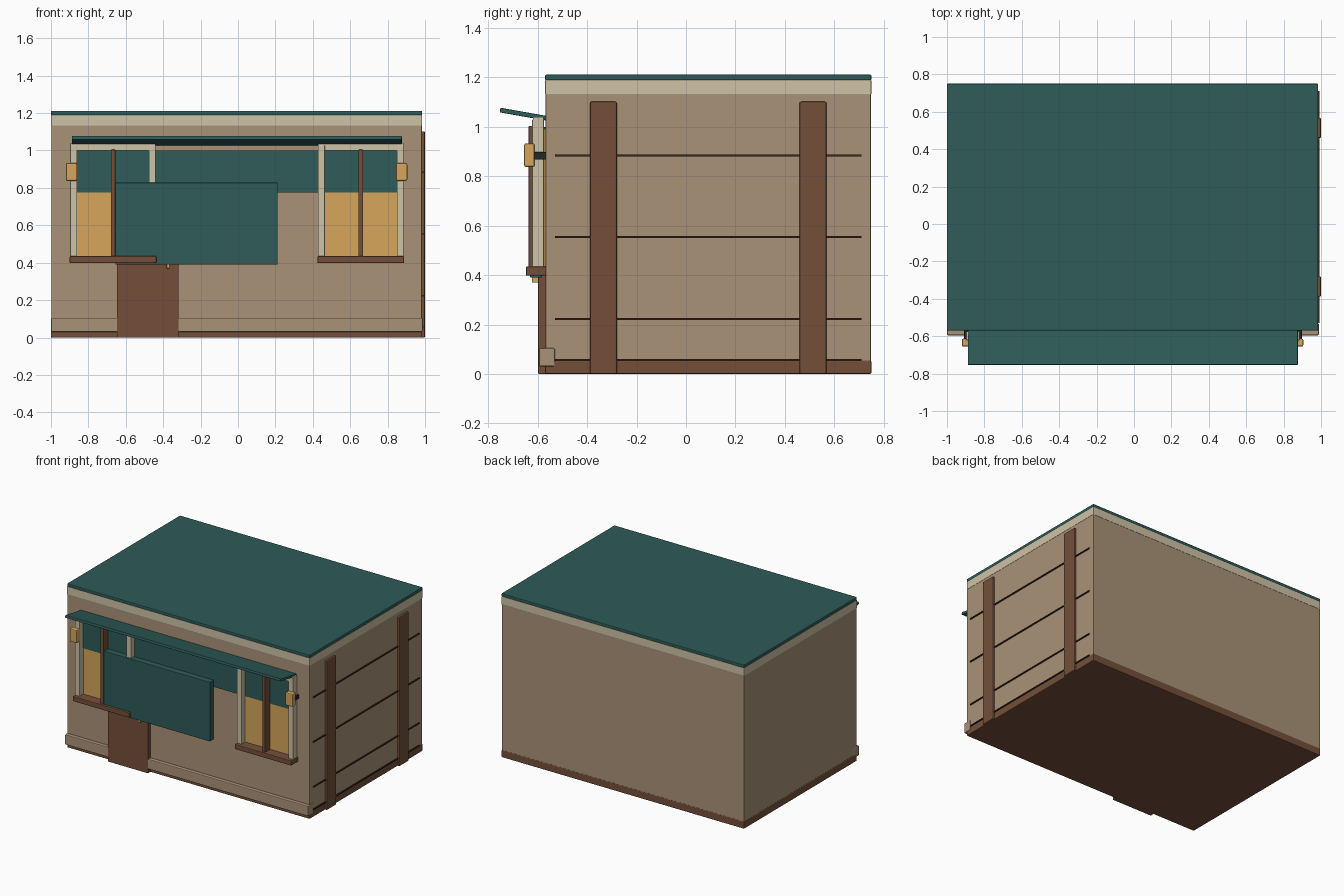
import bpy, math

if "Cube" in bpy.data.objects:
    bpy.data.objects.remove(bpy.data.objects["Cube"])

def material(name, rgb):
    m = bpy.data.materials.new(name)
    m.diffuse_color = (*[(c / 255) ** 2.2 for c in rgb], 1)
    m.use_nodes = True
    m.node_tree.nodes["Principled BSDF"].inputs["Base Color"].default_value = m.diffuse_color
    return m

TEAL = material("teal", (50, 92, 89))
TAN = material("tan", (168, 145, 120))
BROWN = material("brown", (116, 80, 60))
CREAM = material("cream", (206, 194, 166))
AMBER = material("amber", (214, 165, 92))
DARK = material("dark_brown", (62, 42, 34))
BLACK = material("iron", (40, 42, 44))

def box(name, x, y, z, mat, bevel=0.003, tilt=0):
    """Bevelled box from its min/max range on each axis."""
    bpy.ops.mesh.primitive_cube_add(size=1, location=[sum(r) / 2 for r in (x, y, z)])
    o = bpy.context.object
    o.name = name
    size = [r[1] - r[0] for r in (x, y, z)]
    for v in o.data.vertices:
        v.co = [c * s for c, s in zip(v.co, size)]
    o.rotation_euler.x = tilt
    o.data.materials.append(mat)
    if bevel:
        b = o.modifiers.new("edge", 'BEVEL')
        b.width, b.segments = bevel, 2
    return o

# Main building
L, R, F, B = -1.0, 0.985, -0.57, 0.75
box("walls", (L + .002, R - .002), (F + .002, B - .002), (0.03, 1.15), TAN)
box("base", (L, R), (F, B), (0, 0.055), BROWN, 0.005)
box("roof_trim", (L, R), (F, B), (1.13, 1.19), CREAM)
box("roof", (L, R), (F, B), (1.188, 1.212), TEAL, 0.005)
box("front_skirting", (L, R + .003), (-0.595, -0.53), (0.03, 0.105), TAN, 0.006)

# Right side posts and plank seams
for y0 in (-0.388, 0.46):
    box("side_post", (R - .015, 0.999), (y0, y0 + 0.108), (0, 1.102), BROWN, 0.005)
for z in (0.057, 0.223, 0.555, 0.885):
    box("plank_seam", (R - .01, R + .006), (-0.53, 0.71), (z - .004, z + .004), DARK, 0)

# Door and handle
box("door", (-0.648, -0.318), (-0.598, F + .01), (0, 0.78), BROWN)
box("door_handle", (-0.381, -0.366), (-0.624, -0.59), (0.37, 0.41), AMBER)

# Wide blind across the shop front, sign board
box("upper_band", (-0.87, 0.86), (-0.582, F + .01), (0.775, 1.0), TEAL, 0.001)
box("front_board", (-0.655, 0.212), (-0.631, -0.585), (0.39, 0.828), TEAL)

# Two windows with frames, mullions and sills
for x0, mull in ((-0.897, -0.668), (0.428, 0.656)):
    x1 = x0 + 0.457
    box("window_glass", (x0 + .02, x1 - .02), (-0.578, F + .01), (0.42, 0.99), AMBER, 0)
    for px in (x0, x1 - 0.036):
        box("window_post", (px, px + .036), (-0.623, -0.575), (0.42, 1.03), CREAM)
    box("window_head", (x0, x1), (-0.62, -0.575), (1.0, 1.04), CREAM)
    box("window_mullion", (mull - .012, mull + .012), (-0.637, -0.578), (0.42, 1.004), BROWN)
    box("window_sill", (x0 - .003, x1 + .003), (-0.648, F + .005), (0.398, 0.435), BROWN, 0.005)

# Awning, rising towards its front edge
box("awning", (-0.888, 0.876), (-0.754, -0.562), (1.042, 1.061), TEAL, 0.003, -math.radians(10))

# Lamps on iron brackets at both ends
for x in (-0.89, 0.875):
    box("lamp", (x - .03, x + .03), (-0.655, -0.613), (0.838, 0.933), AMBER, 0.007)
    e = -0.898 if x < 0 else 0.887
    box("lamp_bracket", (e - .01, e + .01), (-0.62, F + .003), (0.868, 0.898), BLACK)
